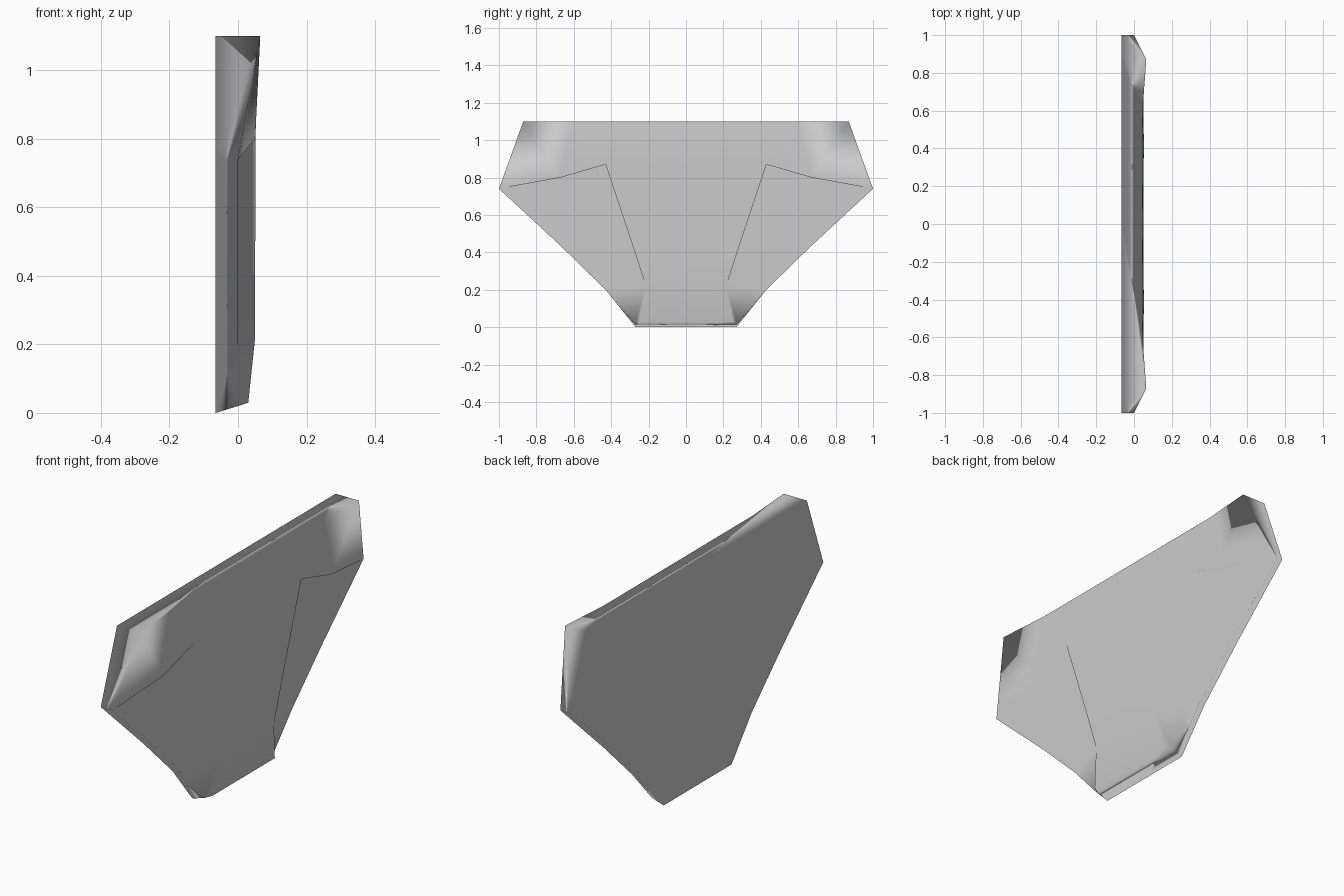
import bpy
import bmesh

cube = bpy.data.objects.get("Cube")
if cube:
    bpy.data.objects.remove(cube)

BACK = -0.065

# Half of the panel as named corners: (x, y, z)
corners = {
    # raised front plate
    "top_mid": (0.045, 0, 1.10), "top_in": (0.045, 0.6, 1.10),
    "top_out": (0.065, 0.87, 1.10), "tip": (0, 1, 0.74),
    "brow": (0.05, 0.67, 0.80), "elbow": (0.052, 0.43, 0.87),
    "waist": (0.05, 0.28, 0.42), "ankle": (0.05, 0.215, 0.22),
    "foot": (0.03, 0.25, 0.03), "foot_mid": (0.03, 0, 0.03),
    "ankle_mid": (0.05, 0, 0.22), "waist_mid": (0.05, 0, 0.42),
    "elbow_mid": (0.05, 0, 0.87),
    # recessed side wing
    "brow_low": (0, 0.67, 0.80), "elbow_low": (0, 0.43, 0.87),
    "waist_low": (0, 0.28, 0.42),
    "flank": (0, 0.66, 0.425), "hip": (0, 0.43, 0.20), "heel": (0, 0.27, 0.02),
    # flat back outline
    "top_mid_b": (BACK, 0, 1.10), "top_out_b": (BACK, 0.87, 1.10),
    "tip_b": (BACK, 1, 0.74), "flank_b": (BACK, 0.66, 0.425),
    "hip_b": (BACK, 0.43, 0.20), "heel_b": (BACK, 0.27, 0),
    "foot_mid_b": (BACK, 0, 0),
}

panels = [
    # raised plate
    "top_mid top_in elbow elbow_mid", "top_in top_out brow elbow",
    "top_out tip brow", "elbow_mid elbow waist waist_mid",
    "waist_mid waist ankle ankle_mid", "ankle_mid ankle foot foot_mid",
    # step walls
    "tip brow brow_low", "brow elbow elbow_low brow_low",
    "elbow waist waist_low elbow_low", "waist ankle waist_low",
    # recessed wing
    "tip brow_low elbow_low flank", "elbow_low waist_low hip flank",
    "waist_low ankle hip", "ankle hip heel foot",
    # rim
    "top_mid top_in top_out top_out_b top_mid_b", "top_out tip tip_b top_out_b",
    "tip flank flank_b tip_b", "flank hip hip_b flank_b",
    "hip heel heel_b hip_b", "foot_mid foot heel heel_b foot_mid_b",
    # back
    "top_mid_b top_out_b tip_b flank_b hip_b heel_b foot_mid_b",
]

# Build both mirrored halves and weld them along the middle
bm = bmesh.new()
for side in (1, -1):
    verts = {n: bm.verts.new((x, y * side, z)) for n, (x, y, z) in corners.items()}
    for panel in panels:
        bm.faces.new([verts[n] for n in panel.split()])
bmesh.ops.remove_doubles(bm, verts=bm.verts, dist=0.0005)
bmesh.ops.recalc_face_normals(bm, faces=bm.faces)
for face in bm.faces:
    face.smooth = True

mesh = bpy.data.meshes.new("armour_panel")
bm.to_mesh(mesh)
bm.free()
panel_obj = bpy.data.objects.new("armour_panel", mesh)
bpy.context.collection.objects.link(panel_obj)

# Rounded-looking rim with large faces kept flat
weighted = panel_obj.modifiers.new("weighted_normals", "WEIGHTED_NORMAL")
weighted.mode = "FACE_AREA"
weighted.weight = 80

# Material
grey = bpy.data.materials.new("light_grey")
grey.use_nodes = True
colour = (0.6, 0.6, 0.6, 1)
grey.diffuse_color = colour
grey.node_tree.nodes["Principled BSDF"].inputs["Base Color"].default_value = colour
mesh.materials.append(grey)
